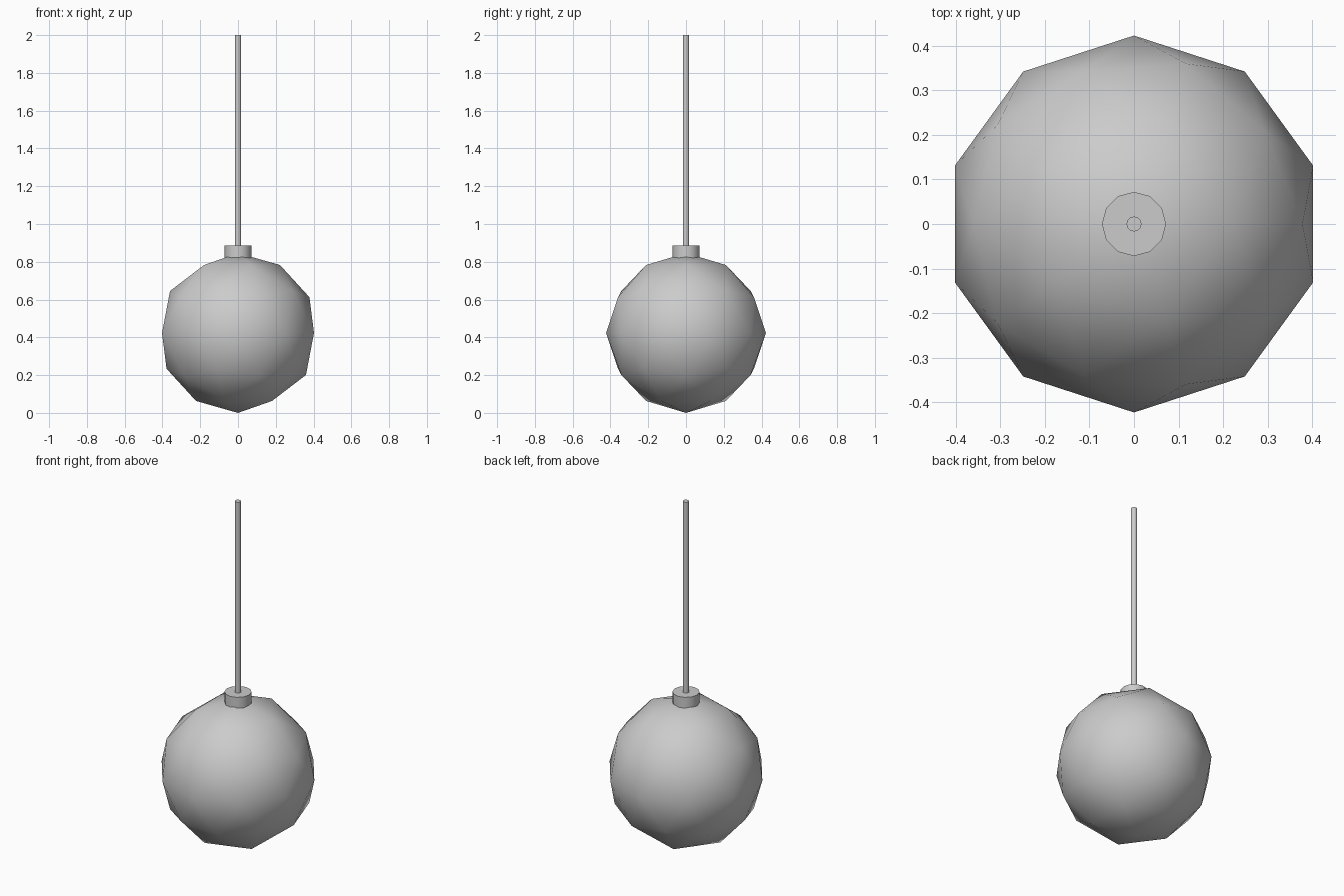
import bpy, math

if "Cube" in bpy.data.objects:
    bpy.data.objects.remove(bpy.data.objects["Cube"])

def smooth(obj, angle):
    bpy.ops.object.select_all(action='DESELECT')
    obj.select_set(True)
    bpy.context.view_layer.objects.active = obj
    bpy.ops.object.shade_smooth_by_angle(angle=math.radians(angle))

def cylinder(name, radius, z0, z1, sides=12):
    bpy.ops.mesh.primitive_cylinder_add(vertices=sides, radius=radius, depth=z1 - z0,
                                        location=(0, 0, (z0 + z1) / 2))
    obj = bpy.context.object
    obj.name = name
    smooth(obj, 40)
    return obj

# Low-poly globe shade, smooth shaded
R = 0.423
bpy.ops.mesh.primitive_ico_sphere_add(subdivisions=2, radius=R, location=(0, 0, R))
globe = bpy.context.object
globe.name = "globe_shade"
smooth(globe, 60)

# Collar on top of the globe
cylinder("collar", 0.072, 0.82, 0.885)

# Hanging rod
cylinder("hanging_rod", 0.017, 0.87, 2.0)
